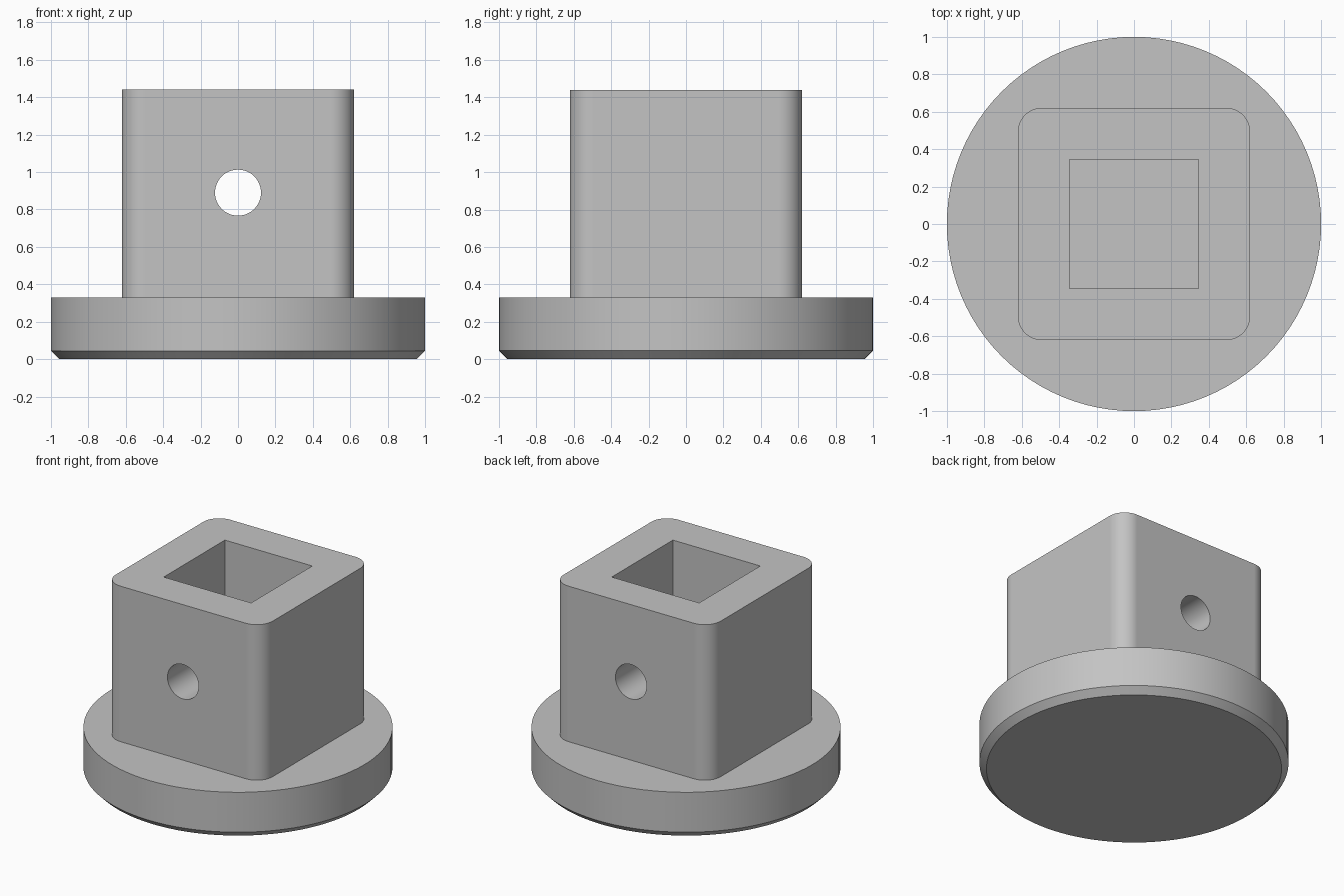
import bpy, bmesh, math
from mathutils import Matrix

if "Cube" in bpy.data.objects:
    bpy.data.objects.remove(bpy.data.objects["Cube"])

BASE_TOP, TOP = 0.33, 1.44

grey = bpy.data.materials.new("plain grey")
grey.use_nodes = True
grey.diffuse_color = (0.55, 0.55, 0.55, 1)
grey.node_tree.nodes["Principled BSDF"].inputs["Base Color"].default_value = (0.55, 0.55, 0.55, 1)


def add_object(name, bm):
    bmesh.ops.recalc_face_normals(bm, faces=bm.faces[:])
    mesh = bpy.data.meshes.new(name)
    bm.to_mesh(mesh)
    bm.free()
    mesh.materials.append(grey)
    ob = bpy.data.objects.new(name, mesh)
    bpy.context.collection.objects.link(ob)
    return ob


def block(name, width, z0, z1, radius=0):
    """Square upright block, with optionally rounded vertical edges."""
    bm = bmesh.new()
    bmesh.ops.create_cube(bm, size=1, matrix=Matrix.Translation((0, 0, (z0 + z1) / 2))
                          @ Matrix.Diagonal((width, width, z1 - z0, 1)))
    if radius:
        upright = [e for e in bm.edges if abs(e.verts[0].co.z - e.verts[1].co.z) > 0.1]
        bmesh.ops.bevel(bm, geom=upright, offset=radius, segments=10,
                        profile=0.5, affect='EDGES')
    return add_object(name, bm)


def cylinder(name, radius, depth, matrix, segments):
    bm = bmesh.new()
    bmesh.ops.create_cone(bm, cap_ends=True, segments=segments, radius1=radius,
                          radius2=radius, depth=depth, matrix=matrix)
    return bm if name is None else add_object(name, bm)


def combine(target, tool, operation):
    tool.hide_render = True
    mod = target.modifiers.new(operation.title(), 'BOOLEAN')
    mod.operation, mod.solver, mod.object = operation, 'EXACT', tool
    bpy.context.view_layer.objects.active = target
    bpy.ops.object.modifier_apply(modifier=mod.name)
    bpy.data.objects.remove(tool)


# Round base with a chamfered lower rim
bm = cylinder(None, 1, BASE_TOP, Matrix.Translation((0, 0, BASE_TOP / 2)), 96)
rim = [e for e in bm.edges if all(v.co.z < 0.01 for v in e.verts)]
bmesh.ops.bevel(bm, geom=rim, offset=0.045, segments=1, affect='EDGES')
body = add_object("flanged_socket", bm)

# Square sleeve, its square socket and the cross hole from front to back
combine(body, block("sleeve", 1.24, 0.2, TOP, 0.125), 'UNION')
combine(body, block("socket_cutter", 0.69, BASE_TOP, TOP + 0.2), 'DIFFERENCE')
hole = Matrix.Translation((0, 0, 0.89)) @ Matrix.Rotation(math.pi / 2, 4, 'X')
combine(body, cylinder("hole_cutter", 0.123, 2, hole, 48), 'DIFFERENCE')

# Smooth curved walls, crisp edges and flat faces
bpy.ops.object.select_all(action='DESELECT')
body.select_set(True)
bpy.context.view_layer.objects.active = body
bpy.ops.object.shade_smooth_by_angle(angle=math.radians(30))
weighted = body.modifiers.new("Flat faces", 'WEIGHTED_NORMAL')
weighted.keep_sharp = True
